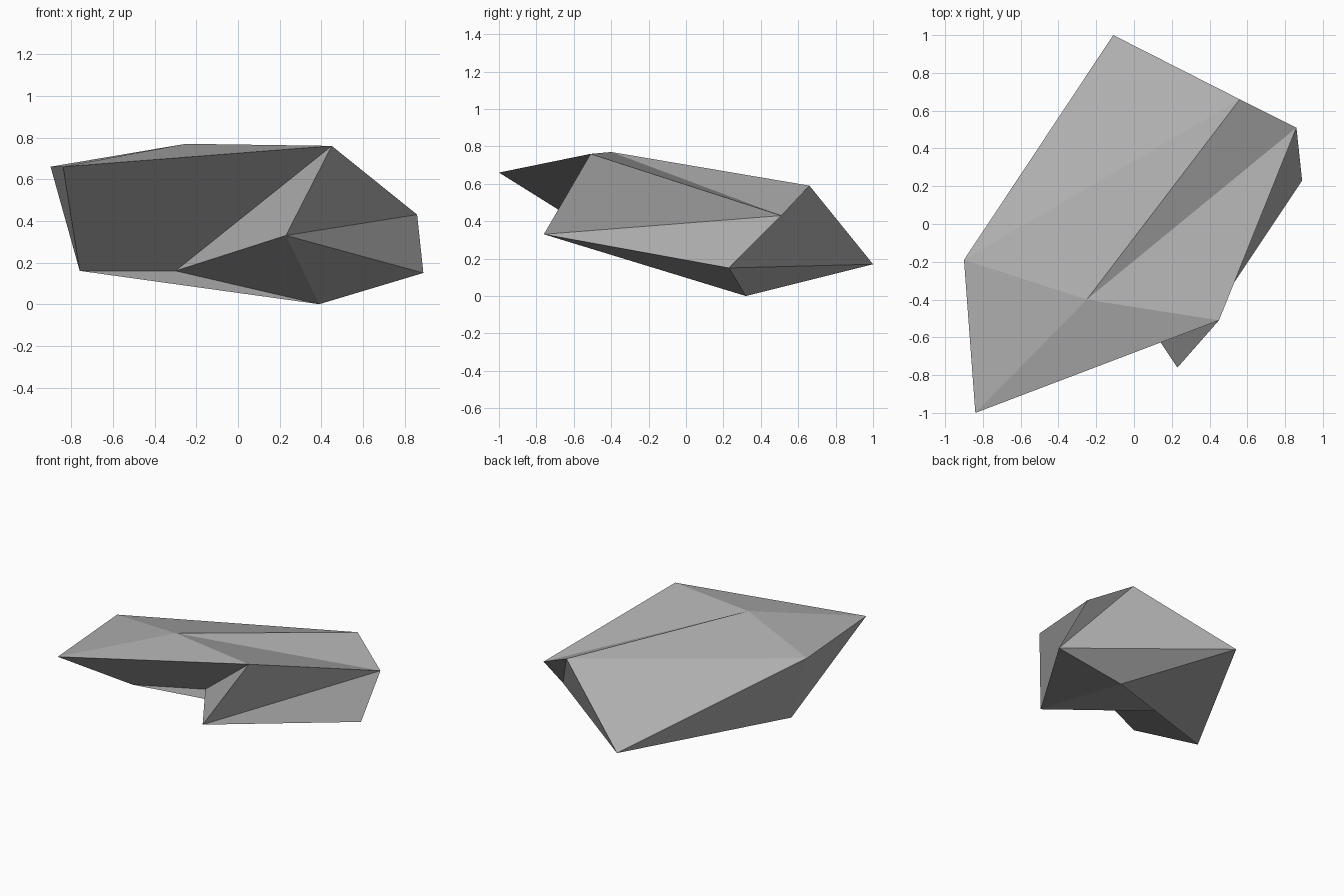
import bpy
import bmesh
from mathutils import Vector

default_cube = bpy.data.objects.get("Cube")
if default_cube:
    bpy.data.objects.remove(default_cube, do_unlink=True)


def make_material(name, color):
    material = bpy.data.materials.new(name)
    material.use_nodes = True
    material.diffuse_color = color
    shader = material.node_tree.nodes["Principled BSDF"]
    shader.inputs["Base Color"].default_value = color
    shader.inputs["Roughness"].default_value = 0.9
    return material


def build_rock(name, crown, upper_ring, lower_ring, base, material):
    """Join a crown point, two staggered rings and a base point with triangles."""
    bm = bmesh.new()
    top = bm.verts.new(Vector(crown))
    bottom = bm.verts.new(Vector(base))
    upper = [bm.verts.new(Vector(point)) for point in upper_ring]
    lower = [bm.verts.new(Vector(point)) for point in lower_ring]
    count = len(upper)

    for i in range(count):
        following = (i + 1) % count
        # Cap, two side facets and underside for each step around the rock
        bm.faces.new((top, upper[i], upper[following]))
        bm.faces.new((upper[i], lower[i], upper[following]))
        bm.faces.new((upper[following], lower[i], lower[following]))
        bm.faces.new((bottom, lower[following], lower[i]))

    bmesh.ops.recalc_face_normals(bm, faces=bm.faces[:])
    for face in bm.faces:
        face.smooth = False

    mesh = bpy.data.meshes.new(name)
    bm.to_mesh(mesh)
    bm.free()
    mesh.materials.append(material)
    rock = bpy.data.objects.new(name, mesh)
    bpy.context.collection.objects.link(rock)
    return rock


stone_grey = make_material("stone_grey", (0.42, 0.42, 0.42, 1.0))

# Irregular faceted boulder; both rings run counterclockwise seen from above
build_rock(
    name="rock",
    crown=(-0.25, -0.40, 0.77),
    upper_ring=[
        (0.56, 0.66, 0.59),
        (-0.90, -0.19, 0.66),
        (-0.84, -1.00, 0.66),
        (0.45, -0.51, 0.76),
        (0.86, 0.51, 0.43),
    ],
    lower_ring=[
        (-0.11, 1.00, 0.17),
        (-0.76, -0.20, 0.16),
        (-0.30, 0.03, 0.16),
        (0.23, -0.76, 0.33),
        (0.89, 0.23, 0.15),
    ],
    base=(0.39, 0.32, 0.00),
    material=stone_grey,
)
